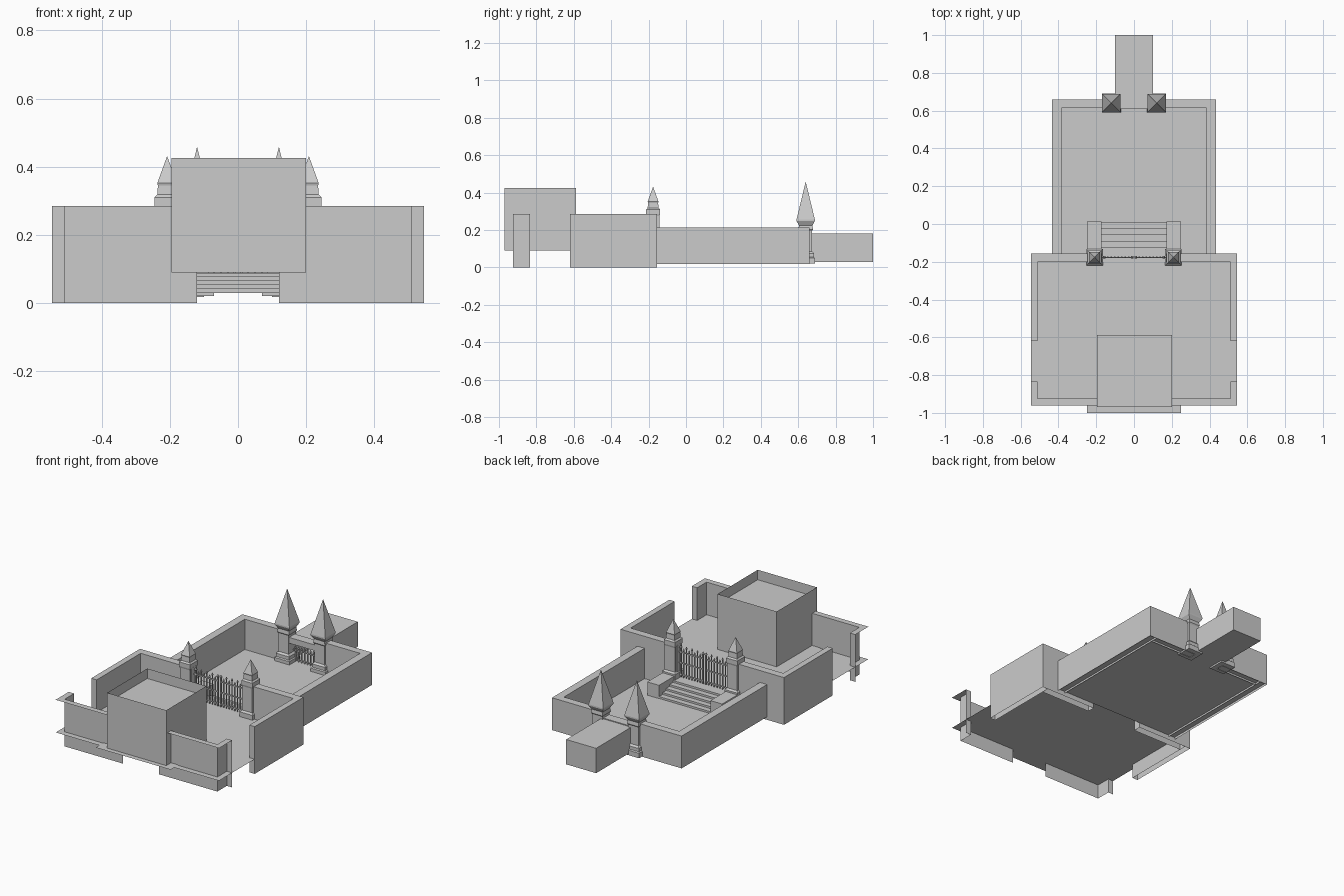
import bpy, bmesh

if "Cube" in bpy.data.objects:
    bpy.data.objects.remove(bpy.data.objects["Cube"])


def make(name, verts, faces):
    me = bpy.data.meshes.new(name)
    me.from_pydata(verts, [], faces)
    ob = bpy.data.objects.new(name, me)
    bpy.context.collection.objects.link(ob)
    return ob


# box from its limits; skip leaves out named sides (any of "btfklr": bottom top front back left right)
def box(name, x0, x1, y0, y1, z0, z1, skip=""):
    if x0 > x1:
        x0, x1 = x1, x0
    v = [(x, y, z) for z in (z0, z1) for x, y in ((x0, y0), (x1, y0), (x1, y1), (x0, y1))]
    sides = {"b": (0, 3, 2, 1), "t": (4, 5, 6, 7), "f": (0, 1, 5, 4),
             "r": (1, 2, 6, 5), "k": (2, 3, 7, 6), "l": (3, 0, 4, 7)}
    return make(name, v, [f for k, f in sides.items() if k not in skip])


def sheet(name, x0, x1, y0, y1, z):
    return box(name, x0, x1, y0, y1, z, z, "bfkrl")


# square tower lofted from (half width, z) rings
def tower(name, cx, cy, rings):
    v, f = [], []
    for h, z in rings:
        v += [(cx - h, cy - h, z), (cx + h, cy - h, z), (cx + h, cy + h, z), (cx - h, cy + h, z)]
    for i in range(len(rings) - 1):
        for k in range(4):
            a, b = i * 4 + k, i * 4 + (k + 1) % 4
            f.append((a, b, b + 4, a + 4))
    f.append((3, 2, 1, 0))
    return make(name, v, f)


# fence bar with a pointed tip
def bar(name, x, y, z0, z1, r):
    return tower(name, x, y, [(r, z0), (r, z1 - 0.018), (r * 1.7, z1 - 0.013), (0.0003, z1)])


FLOOR, LOW, TOP = 0.088, 0.03, 0.285

# floors
sheet("hall_floor", -0.545, 0.545, -0.96, -0.155, FLOOR)
sheet("floor_border", -0.46, 0.46, -0.585, -0.2, FLOOR + 0.003)
sheet("floor_panel", -0.41, 0.415, -0.54, -0.25, FLOOR + 0.006)
sheet("entry_border", -0.25, 0.25, -1.0, -0.585, FLOOR + 0.003)
sheet("court_floor", -0.43, 0.43, -0.155, 0.66, LOW)

# large entry block with recessed top
x0, x1, y0, y1 = -0.195, 0.2, -0.97, -0.587
box("entry_block", x0, x1, y0, y1, 0.09, 0.425, "t")
sheet("entry_block_recess", x0, x1, y0, y1, 0.365)

for s, side in ((1, "right"), (-1, "left")):
    # hall walls: side wall, back wall
    box("hall_side_wall_" + side, s * 0.51, s * 0.546, -0.62, -0.155, 0, TOP, "b")
    box("hall_back_wall_" + side, s * 0.17, s * 0.51, -0.2, -0.155, 0, TOP, "b")
    # thin front wall, its corner return and overhanging caps
    box("front_wall_" + side, s * 0.12, s * 0.51, -0.925, -0.925, 0, TOP, "btklr")
    box("front_cap_" + side, s * 0.12, s * 0.546, -0.96, -0.925, TOP, TOP, "bfklr")
    box("corner_wall_" + side, s * 0.51, s * 0.51, -0.925, -0.835, 0, TOP, "btfkl")
    box("corner_wall_end_" + side, s * 0.51, s * 0.546, -0.835, -0.835, 0, TOP, "btflr")
    sheet("corner_cap_" + side, min(s * 0.51, s * 0.546), max(s * 0.51, s * 0.546), -0.925, -0.835, TOP)
    # courtyard walls
    box("court_side_wall_" + side, s * 0.385, s * 0.433, -0.155, 0.66, 0.018, 0.213, "b")
    box("court_back_wall_" + side, s * 0.1, s * 0.385, 0.615, 0.66, 0.018, 0.213, "b")
    # stair side block
    box("stair_block_" + side, s * 0.172, s * 0.25, -0.15, 0.012, LOW, 0.11, "b")
    # gate post with spire
    tower("gate_post_" + side, s * 0.208, -0.176, [
        (0.043, FLOOR), (0.043, 0.12), (0.034, 0.13), (0.034, 0.275), (0.037, 0.285),
        (0.037, 0.31), (0.029, 0.318), (0.027, 0.345), (0.029, 0.352), (0.0005, 0.43)])
    # rear post with tall spire
    tower("rear_post_" + side, s * 0.12, 0.64, [
        (0.05, 0.02), (0.05, 0.05), (0.044, 0.055), (0.044, 0.075), (0.034, 0.085),
        (0.034, 0.195), (0.039, 0.203), (0.036, 0.225), (0.049, 0.248), (0.049, 0.256),
        (0.0005, 0.457)])
    # gate leaf: rails, frame posts and spiked bars
    for z in (0.105, 0.175, 0.24):
        box("gate_rail_" + side, s * 0.006, s * 0.17, -0.18, -0.174, z, z + 0.007)
    for i in range(9):
        h = 0.285 if i % 2 == 0 else 0.268
        bar("gate_bar_" + side, s * (0.01 + i * 0.0185), -0.177, FLOOR + 0.005, h,
            0.004 if i in (0, 8) else 0.0025)
    # rear gate bars
    for i in range(4):
        bar("rear_gate_bar_" + side, s * (0.01 + i * 0.02), 0.65, LOW, 0.125, 0.0025)

for z in (0.04, 0.095):
    box("rear_gate_rail", -0.085, 0.085, 0.647, 0.653, z, z + 0.006)

# stairs down to the courtyard, one stepped sheet
n, ys, ye = 5, -0.155, 0.01
prof = [(ys, FLOOR)]
for i in range(n):
    y = ys + (ye - ys) * (i + 1) / n
    z = FLOOR - (FLOOR - LOW) * i / n
    prof += [(y, z), (y, z - (FLOOR - LOW) / n)]
make("stairs", [(x, y, z) for y, z in prof for x in (-0.172, 0.172)],
     [(2 * i, 2 * i + 1, 2 * i + 3, 2 * i + 2) for i in range(len(prof) - 1)])

# rear passage, open to the courtyard, with lintel
box("rear_passage", -0.1, 0.1, 0.66, 1.0, 0.03, 0.18, "f")
box("rear_lintel", -0.1, 0.1, 0.61, 0.665, 0.15, 0.185)
